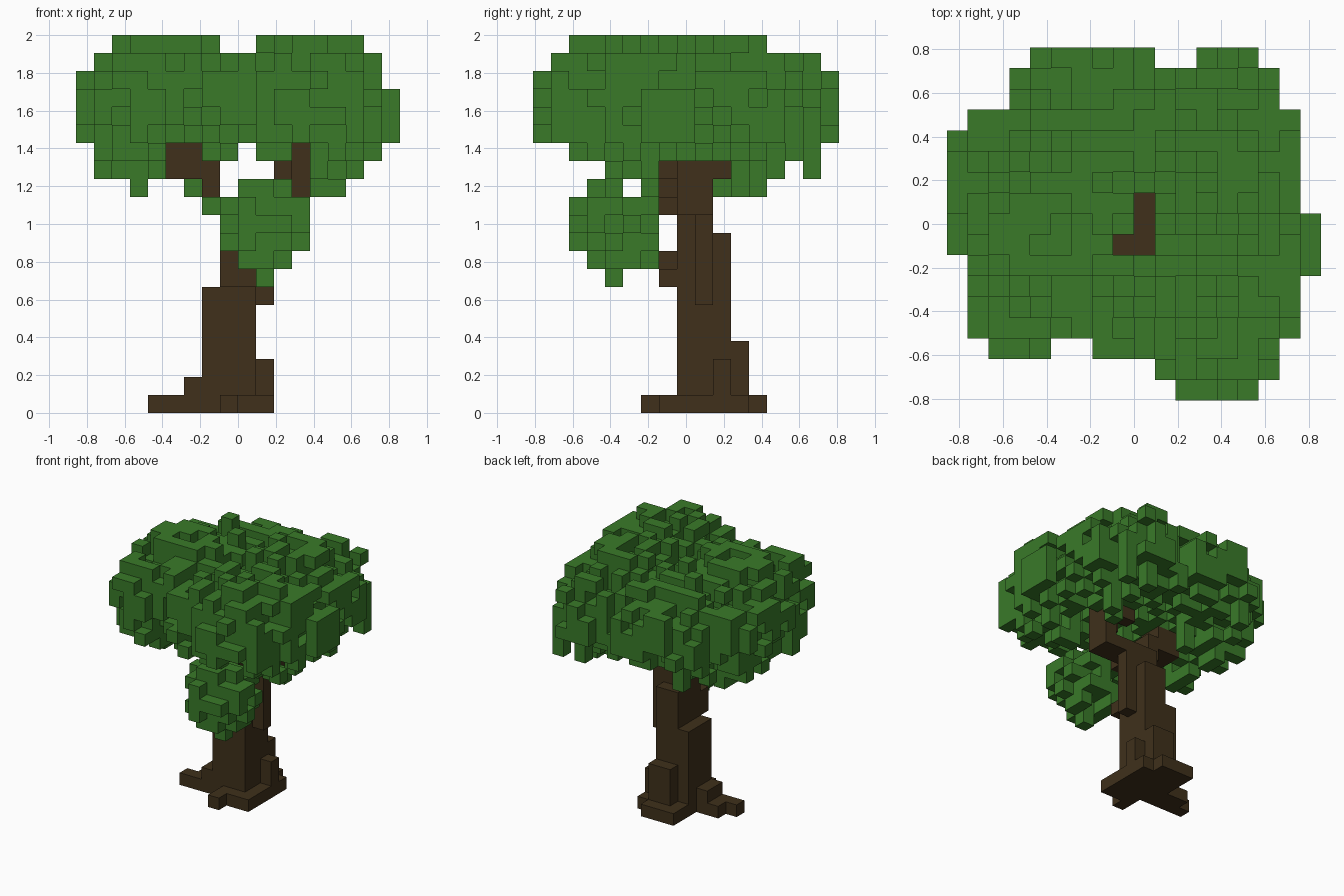
import bpy
import bmesh
import random
from collections import Counter
from mathutils import Vector

random.seed(11)
cube = bpy.data.objects.get("Cube")
if cube:
    bpy.data.objects.remove(cube, do_unlink=True)

SIZE = 2 / 21                      # edge of one block
ORIGIN = Vector((9, 8.5, 0))       # grid point that lies on the centre axis
DIRECTIONS = [(1, 0, 0), (-1, 0, 0), (0, 1, 0), (0, -1, 0), (0, 0, 1), (0, 0, -1)]


def make_material(name, colour):
    mat = bpy.data.materials.new(name)
    mat.use_nodes = True
    mat.diffuse_color = (*colour, 1)
    mat.node_tree.nodes["Principled BSDF"].inputs["Base Color"].default_value = (*colour, 1)
    return mat


def open_sides(cell, cells):
    """Directions in which a cell has no neighbour."""
    return [d for d in DIRECTIONS if tuple(c + n for c, n in zip(cell, d)) not in cells]


def block_object(name, cells, material):
    """Skin a set of grid cells with their outer faces only."""
    bm = bmesh.new()
    for cell in sorted(cells):
        centre = Vector(cell) + Vector((0.5, 0.5, 0.5)) - ORIGIN
        for side in open_sides(cell, cells):
            d = Vector(side)
            u = Vector((d.y, d.z, d.x))
            v = d.cross(u)
            corners = (u + v, v - u, -u - v, u - v)
            bm.faces.new([bm.verts.new((centre + (d + c) / 2) * SIZE) for c in corners])
    bmesh.ops.remove_doubles(bm, verts=bm.verts, dist=SIZE / 100)
    mesh = bpy.data.meshes.new(name)
    bm.to_mesh(mesh)
    bm.free()
    mesh.materials.append(material)
    obj = bpy.data.objects.new(name, mesh)
    bpy.context.collection.objects.link(obj)


def box(x, y, z):
    """Cells of a box; each argument is an inclusive (first, last) pair."""
    return {(i, j, k) for i in range(x[0], x[1] + 1)
            for j in range(y[0], y[1] + 1) for k in range(z[0], z[1] + 1)}


def inside(value, spans):
    return any(a <= value < b for a, b in spans)


def roughen(cells, chance):
    """Chip exposed blocks, but never the last block along any grid line."""
    lines = Counter()
    for i, j, k in cells:
        lines.update([(i, j, None), (i, None, k), (None, j, k)])
    for cell in sorted(cells):
        i, j, k = cell
        keys = [(i, j, None), (i, None, k), (None, j, k)]
        exposed = len(open_sides(cell, cells))
        if 1 <= exposed <= 3 and random.random() < chance and all(lines[q] > 1 for q in keys):
            cells.discard(cell)
            lines.subtract(keys)


bark = make_material("bark brown", (0.050, 0.030, 0.011))
leaf = make_material("leaf green", (0.041, 0.195, 0.022))

# Trunk: column with a lean, a fork and a stub
trunk = box((7, 9), (8, 10), (0, 6)) | box((8, 9), (8, 10), (7, 9))
trunk |= box((8, 9), (8, 9), (10, 11)) | box((8, 8), (7, 7), (7, 8))
trunk |= box((9, 9), (7, 7), (7, 7)) | box((10, 10), (9, 9), (6, 10))
trunk |= box((8, 9), (7, 7), (11, 11))
block_object("trunk", trunk, bark)

# Roots: spreading foot blocks and one upright knot
roots = box((8, 10), (7, 7), (0, 0)) | box((8, 8), (6, 6), (0, 0))
roots |= box((10, 10), (7, 11), (0, 0)) | box((10, 10), (10, 10), (1, 2))
roots |= box((8, 9), (11, 11), (0, 3)) | box((7, 9), (12, 12), (0, 0))
roots |= box((7, 7), (11, 11), (0, 0)) | box((6, 6), (8, 9), (0, 1))
roots |= box((4, 5), (8, 8), (0, 0)) | box((5, 5), (9, 9), (0, 0))
block_object("roots", roots - trunk, bark)

# Branches: left and right arms rising into the leaves
branches = box((7, 7), (7, 8), (12, 13)) | box((5, 6), (7, 8), (13, 14))
branches |= box((10, 12), (8, 9), (11, 11)) | box((12, 12), (8, 9), (12, 15))
branches |= box((11, 11), (7, 8), (13, 13)) | box((11, 12), (10, 10), (13, 13))
branches |= box((4, 5), (8, 8), (15, 16))
block_object("branches", branches - trunk, bark)

# Crown limits: plan outline by row, and ragged edges by layer
PLAN = [[(11, 15)], [(10, 16)], [(2, 5), (7, 16)], [(1, 17)], [(1, 17)], [(1, 17)],
        [(1, 18)], [(0, 18)], [(0, 18)], [(0, 17)], [(0, 17)], [(0, 17)], [(0, 17)],
        [(1, 17)], [(3, 16)], [(3, 16)], [(4, 10), (12, 15)]]
FRONT = {20: [(2, 8), (10, 16)], 19: [(1, 17)], 18: [(0, 17)],
         14: [(1, 9), (10, 17)], 13: [(1, 5), (13, 14), (15, 16)],
         12: [(3, 4), (6, 7), (13, 15)]}
SIDE = {20: [(2, 13)], 19: [(1, 16)], 14: [(2, 16)], 13: [(4, 14), (15, 16)],
        12: [(6, 13)]}
EVERYWHERE = [(0, 18)]
# Crests: centre and reach of the highest leaf mounds
CRESTS = [((4.6, 7.3), (3.2, 2.2)), ((12.7, 4.2), (2.9, 2.7)), ((11.8, 10.2), (2.4, 2.6))]


def crown_column(i, j):
    """Lowest and highest leaf block of one column."""
    x, y = (i - 8.5) / 9, (j - 8) / 8.5
    r = (abs(x) ** 2.3 + abs(y) ** 2.3) ** (1 / 2.3)
    dome = max(0, 1 - r * r) ** 0.5
    crest = min(((i - c[0]) / s[0]) ** 2 + ((j - c[1]) / s[1]) ** 2 for c, s in CRESTS)
    if crest < 1:
        top = 20 - random.choice((0, 0, 1))
    else:
        top = round(16.7 + 2.4 * dome + random.uniform(-0.8, 0.9))
    if r < 0.4:
        low = 15 + random.choice((0, 1))
    elif r < 0.85:
        low = 14 - random.choice((-1, 0, 1, 1, 2))
    elif r < 0.95:
        low = 14 + random.choice((-1, 0, 1))
    else:
        low = 15 + random.choice((0, 0, 1))
    return low, top


crown = set()
for j, row in enumerate(PLAN):
    for i in range(18):
        if not inside(i, row):
            continue
        low, top = crown_column(i, j)
        for k in range(low, top + 1):
            if not inside(i, FRONT.get(k, EVERYWHERE)) or not inside(j, SIDE.get(k, EVERYWHERE)):
                continue
            hides_left_arm = k < 15 and i in (5, 6, 12) and j < 9
            hides_right_arm = k < 14 and i > 9 and j in (7, 8, 10)
            if not (hides_left_arm or hides_right_arm):
                crown.add((i, j, k))

# Edge tufts on the layers above and below the rim
crown |= box((1, 1), (6, 9), (19, 19)) | box((16, 16), (5, 7), (18, 19))
crown |= box((0, 0), (8, 9), (17, 18)) | box((13, 14), (1, 1), (18, 19))
crown |= box((12, 13), (15, 15), (18, 19)) | box((13, 14), (16, 16), (17, 18))
crown |= box((12, 13), (0, 0), (17, 18))
# Hanging tufts under the rim
for i, j in ((3, 11), (6, 11), (13, 11), (14, 12), (13, 6)):
    crown |= box((i, i), (j, j), (12, 15))
crown |= box((15, 15), (15, 15), (13, 15))

# Open shaft above the fork
crown -= box((9, 9), (7, 9), (0, 20)) | box((8, 8), (7, 7), (0, 20))
crown -= branches | trunk
roughen(crown, 0.3)
block_object("crown_leaves", crown, leaf)

# Front leaf cluster: ragged ball tapering downwards
cluster = set()
for i, j, k in box((8, 12), (2, 6), (8, 11)):
    d = ((i - 10) / 2.4) ** 2 + ((j - 4) / 2.4) ** 2 + ((k - 10) / 2.7) ** 2
    if d + random.uniform(-0.15, 0.25) < 1.05 and not (k == 8 and i == 8):
        cluster.add((i, j, k))
cluster |= box((10, 10), (4, 4), (7, 7)) | box((9, 11), (3, 4), (12, 12))
cluster |= box((7, 8), (5, 5), (11, 11)) | box((9, 9), (6, 6), (8, 10))
roughen(cluster, 0.2)
block_object("front_leaf_cluster", cluster - trunk - branches, leaf)
